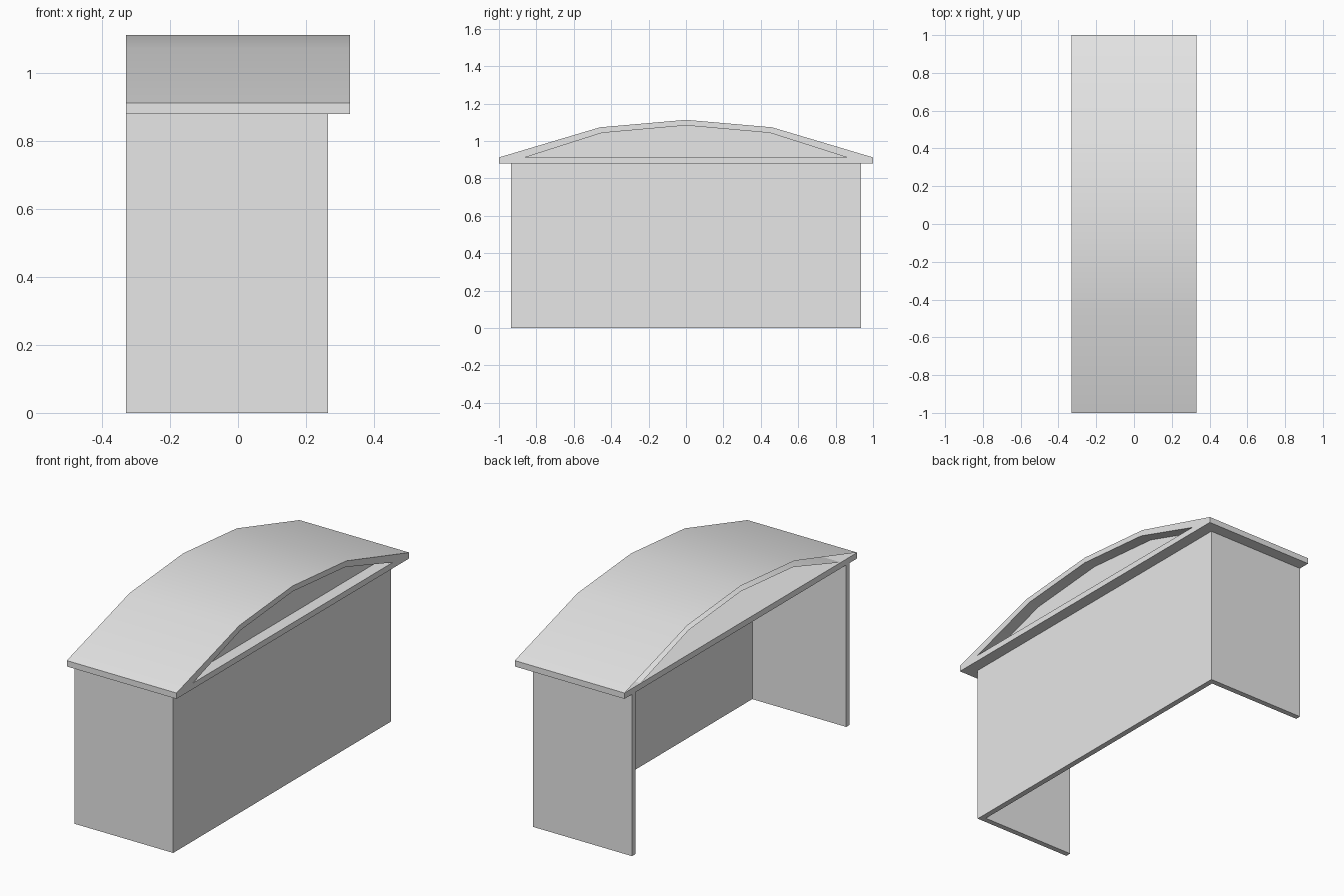
import bpy
import bmesh

cube = bpy.data.objects.get("Cube")
if cube:
    bpy.data.objects.remove(cube, do_unlink=True)

grey = bpy.data.materials.new("light_grey")
grey.use_nodes = True
grey.diffuse_color = (0.8, 0.8, 0.8, 1)
grey.node_tree.nodes["Principled BSDF"].inputs["Base Color"].default_value = (0.8, 0.8, 0.8, 1)

BACK, WALL, FRONT = -0.33, 0.265, 0.33    # x of open side, wall face, roof edge
HALF, THICK = 0.935, 0.03                 # half length of the walls, panel thickness
SLAB, FLOOR = 0.88, 0.912                 # underside and top of the roof slab


def finish(name, bm, recalc=True):
    if recalc:
        bmesh.ops.recalc_face_normals(bm, faces=bm.faces)
    mesh = bpy.data.meshes.new(name)
    bm.to_mesh(mesh)
    bm.free()
    mesh.materials.append(grey)
    obj = bpy.data.objects.new(name, mesh)
    bpy.context.collection.objects.link(obj)
    return obj


def box(name, lo, hi):
    bm = bmesh.new()
    bmesh.ops.create_cube(bm, size=1)
    for v in bm.verts:
        v.co = [(a + b) / 2 + c * (b - a) for a, b, c in zip(lo, hi, v.co)]
    return finish(name, bm)


def mirrored(half):
    return [(-y, z) for y, z in half] + [(y, z) for y, z in reversed(half[:-1])]


# Walls: one long panel and two end panels, open on the other long side
box("long_wall", (WALL - THICK, -HALF, 0), (WALL, HALF, SLAB))
box("front_end_wall", (BACK, -HALF, 0), (WALL - THICK, THICK - HALF, SLAB))
box("back_end_wall", (BACK, HALF - THICK, 0), (WALL - THICK, HALF, SLAB))

# Flat slab under the arch
box("roof_slab", (BACK, -1, SLAB), (FRONT, 1, FLOOR))

# Arched roof: outer and inner skins joined by a rim on the overhanging side
outer = mirrored([(1, FLOOR), (0.46, 1.073), (0, 1.113)])
inner = mirrored([(0.86, FLOOR), (0.45, 1.043), (0, 1.083)])
bm = bmesh.new()
rows = {(k, x): [bm.verts.new((x, y, z)) for y, z in pts]
        for k, pts in (("outer", outer), ("inner", inner)) for x in (BACK, FRONT)}


def strip(a, b, smooth):
    for i in range(len(a) - 1):
        bm.faces.new((a[i], a[i + 1], b[i + 1], b[i])).smooth = smooth


strip(rows["outer", BACK], rows["outer", FRONT], True)
strip(rows["inner", FRONT], rows["inner", BACK], True)
strip(rows["outer", FRONT], rows["inner", FRONT], False)
for e in bm.edges:
    if len(e.link_faces) == 2 and e.link_faces[0].smooth != e.link_faces[1].smooth:
        e.smooth = False
bmesh.ops.recalc_face_normals(bm, faces=bm.faces)
if sum(f.normal.z for f in bm.faces if f.calc_center_median().z > 1.09) < 0:
    bmesh.ops.reverse_faces(bm, faces=bm.faces)
finish("arched_roof", bm, False)

# Recessed panel closing the arch above the long wall
bm = bmesh.new()
bm.faces.new([bm.verts.new((WALL, y, z)) for y, z in reversed(inner)])
bm.normal_update()
if bm.faces[:][0].normal.x < 0 if bm.faces.ensure_lookup_table() is None else False:
    bmesh.ops.reverse_faces(bm, faces=bm.faces)
finish("gable_panel", bm, False)
